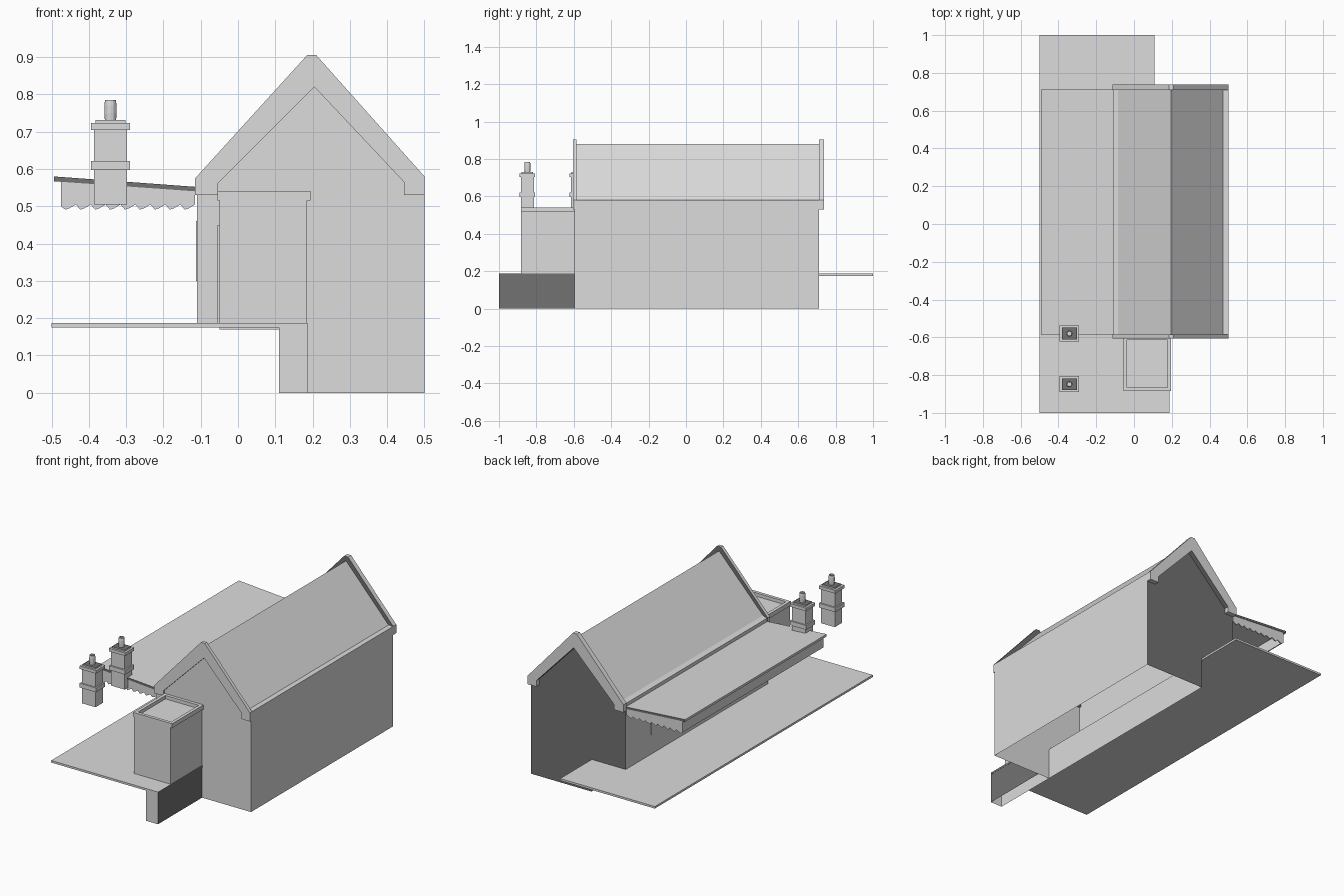
import bpy, bmesh
from mathutils import Vector

if "Cube" in bpy.data.objects:
    bpy.data.objects.remove(bpy.data.objects["Cube"], do_unlink=True)


def material(name, value):
    mat = bpy.data.materials.new(name)
    mat.use_nodes = True
    colour = (value, value, value, 1)
    mat.diffuse_color = colour
    mat.node_tree.nodes["Principled BSDF"].inputs["Base Color"].default_value = colour
    return mat


MATERIALS = (material("light_grey", 0.713), material("dark_grey", 0.168))


def finish(name, bm, dark=None):
    """Make an object; faces where dark(centre, normal) holds are dark grey."""
    bm.normal_update()
    for f in bm.faces:
        f.material_index = int(bool(dark and dark(f.calc_center_median(), f.normal)))
    mesh = bpy.data.meshes.new(name)
    bm.to_mesh(mesh)
    bm.free()
    for mat in MATERIALS:
        mesh.materials.append(mat)
    obj = bpy.data.objects.new(name, mesh)
    bpy.context.collection.objects.link(obj)
    return obj


def prism(name, points, axis, start, end, open_base=False, dark=None):
    """Extrude a profile: (x, z) along y, or (x, y) along z."""
    bm = bmesh.new()
    def place(a, b):
        return (a, start, b) if axis == "y" else (a, b, start)
    face = bm.faces.new([bm.verts.new(place(a, b)) for a, b in points])
    out = bmesh.ops.extrude_face_region(bm, geom=[face], use_keep_orig=True)
    step = Vector((0, end - start, 0) if axis == "y" else (0, 0, end - start))
    verts = [g for g in out["geom"] if isinstance(g, bmesh.types.BMVert)]
    bmesh.ops.translate(bm, verts=verts, vec=step)
    bmesh.ops.recalc_face_normals(bm, faces=bm.faces)
    if open_base:
        base = [f for f in bm.faces if all(v.co.z < 0.001 for v in f.verts)]
        bmesh.ops.delete(bm, geom=base, context="FACES")
    return finish(name, bm, dark)


def box(name, x0, x1, y0, y1, z0, z1, open_base=False, dark=None):
    corners = [(x0, y0), (x1, y0), (x1, y1), (x0, y1)]
    return prism(name, corners, "z", z0, z1, open_base, dark)


# Main hall with pitched roof, stepped over the platform, open underneath, dark back wall
hall = [(0.11, 0), (0.5, 0), (0.5, 0.58), (0.47, 0.58), (0.197, 0.88),
        (-0.085, 0.58), (-0.11, 0.57), (-0.11, 0.18), (0.11, 0.18)]
prism("main_hall", hall, "y", -0.595, 0.71, True, lambda c, n: n.y > 0.9)

# Raised gable copings, dark on the side towards the roof and on the sloping soffit
coping = [(-0.115, 0.53), (-0.115, 0.575), (0.185, 0.905), (0.21, 0.905),
          (0.5, 0.58), (0.5, 0.53), (0.445, 0.53), (0.445, 0.565),
          (0.205, 0.82), (-0.055, 0.56), (-0.055, 0.53)]
for end, y0, y1, inward in (("front", -0.605, -0.585, 1), ("back", 0.71, 0.738, -1)):
    prism(end + "_gable_coping", coping, "y", y0, y1,
          dark=lambda c, n: n.y * inward > 0.9 or -0.9 < n.z < -0.1)

# Platform deck and the wall carrying its front end, dark on the outer side
def outer_side(c, n):
    return n.x > 0.9 and c.x > 0.15

deck = [(-0.5, -1), (0.187, -1), (0.187, -0.595), (0.108, -0.595), (0.108, 1), (-0.5, 1)]
prism("platform_deck", deck, "z", 0.175, 0.187, dark=outer_side)
box("platform_wall", 0.11, 0.186, -1, -0.595, 0, 0.176, True, outer_side)

# Flat-roofed annex with a cornice and sunken roof
box("annex", -0.05, 0.185, -0.882, -0.595, 0.17, 0.517)
bm = bmesh.new()
bmesh.ops.create_cube(bm, size=1)
for v in bm.verts:
    v.co = (0.07 + v.co.x * 0.25, -0.739 + v.co.y * 0.288, 0.5285 + v.co.z * 0.025)
top = max(bm.faces, key=lambda f: f.calc_center_median().z)
bm.normal_update()
bmesh.ops.inset_region(bm, faces=[top], thickness=0.026)
sunk = bmesh.ops.extrude_discrete_faces(bm, faces=[top])["faces"]
bmesh.ops.translate(bm, verts=sunk[0].verts, vec=(0, 0, -0.02))
finish("annex_cornice", bm)
box("annex_side_panel", -0.055, -0.05, -0.78, -0.7, 0.187, 0.45)

# Sloping canopy with dark ends
canopy = [(-0.493, 0.567), (-0.112, 0.54), (-0.112, 0.552), (-0.493, 0.58)]
prism("canopy_roof", canopy, "y", -0.587, 0.712, dark=lambda c, n: abs(n.y) > 0.9)

# Scalloped end valances and plain long valance
teeth = 9
pitch = 0.36 / teeth
lower = [(-0.475, 0.5)]
for i in range(teeth):
    x = -0.475 + i * pitch
    lower += [(x + pitch * 0.3, 0.491), (x + pitch * 0.6, 0.495), (x + pitch, 0.505)]
valance = lower + [(-0.115, 0.541), (-0.475, 0.566)]
for end, y in (("front", -0.584), ("back", 0.703)):
    prism(end + "_canopy_valance", valance, "y", y, y + 0.006)
box("long_canopy_valance", -0.475, -0.469, -0.58, 0.706, 0.5, 0.566)

# Wall board under the canopy
box("wall_board", -0.113, -0.11, 0.3, 0.48, 0.3, 0.46)


# Chimneys, each with a shaft, band, cap, dark-topped slab and rounded pot
def chimney(name, cx, cy):
    for part, hx, hy, z0, z1 in (("shaft", 0.044, 0.034, 0.505, 0.71),
                                 ("band", 0.052, 0.042, 0.597, 0.622),
                                 ("cap", 0.052, 0.042, 0.705, 0.723),
                                 ("slab", 0.04, 0.031, 0.723, 0.731)):
        box(name + "_" + part, cx - hx, cx + hx, cy - hy, cy + hy, z0, z1,
            dark=lambda c, n: part == "slab" and n.z > 0.9)
    bm = bmesh.new()
    rings = []
    for r, z in ((0.015, 0.73), (0.0165, 0.75), (0.0165, 0.77), (0.0145, 0.785), (0.01, 0.785), (0.01, 0.765)):
        ring = bmesh.ops.create_circle(bm, segments=12, radius=r)["verts"]
        bmesh.ops.translate(bm, verts=ring, vec=(cx, cy, z))
        rings.append(ring)
    for a, b in zip(rings, rings[1:]):
        for i in range(12):
            j = (i + 1) % 12
            bm.faces.new((a[i], a[j], b[j], b[i]))
    bm.faces.new(rings[0])
    bm.faces.new(rings[-1])
    bmesh.ops.recalc_face_normals(bm, faces=bm.faces)
    finish(name + "_pot", bm)


chimney("front_chimney", -0.342, -0.848)
chimney("rear_chimney", -0.342, -0.58)
